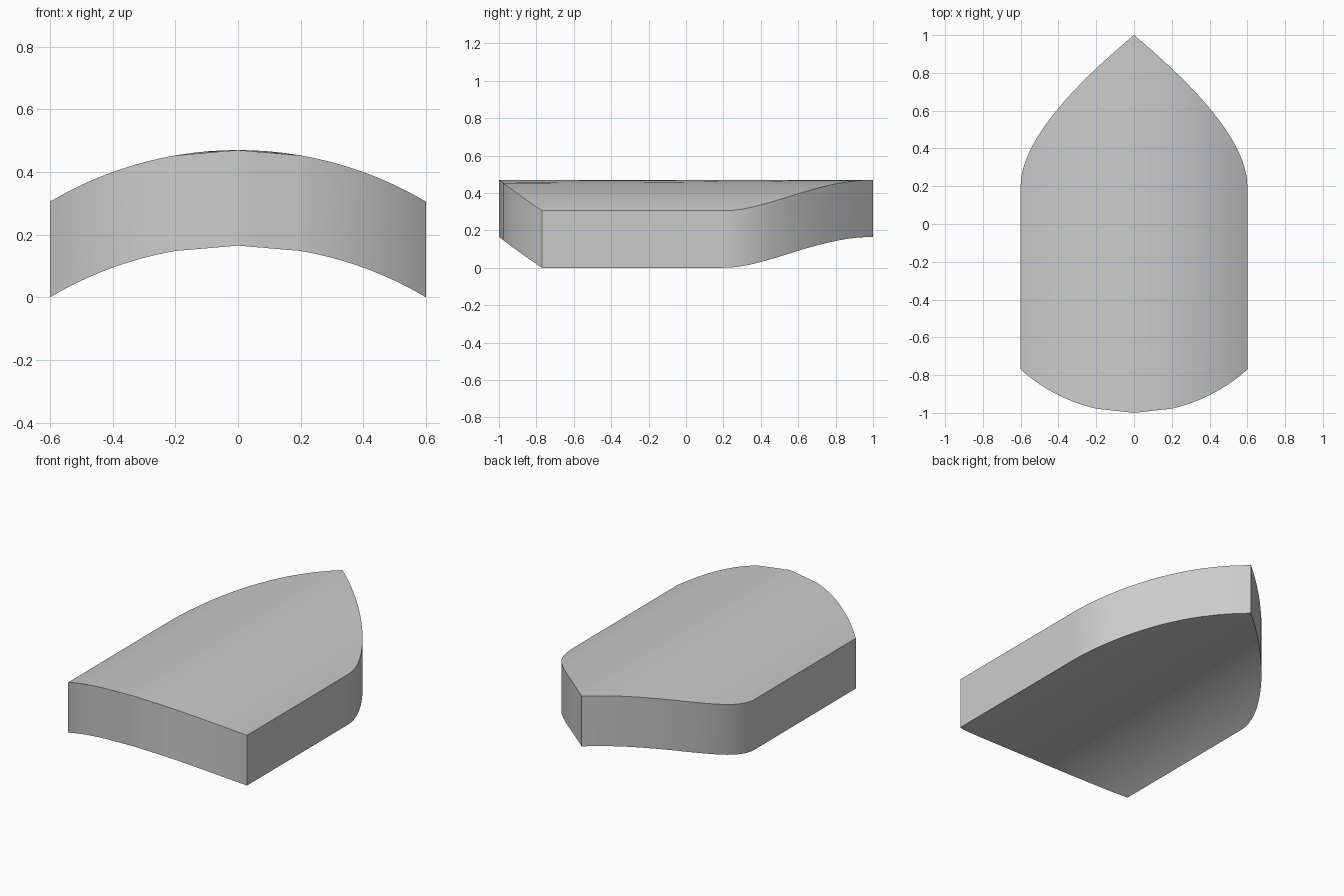
import bpy, bmesh, math

cube = bpy.data.objects.get("Cube")
if cube:
    bpy.data.objects.remove(cube, do_unlink=True)

HALF = 0.6          # half width
THICK = 0.305       # plate thickness
RISE = 0.165        # height of the arch
BULGE = 0.23        # depth of the rounded front
FLAT = 0.2          # straight facets either side of the centre line


def arc_drop(x, sagitta):
    """Fall of a circular arc away from its crown at x = 0."""
    r = (HALF ** 2 + sagitta ** 2) / (2 * sagitta)
    return r - math.sqrt(r * r - x * x)


def faceted_drop(x, sagitta):
    """Same arc, with a straight facet next to the centre line."""
    if abs(x) < FLAT:
        return arc_drop(FLAT, sagitta) * abs(x) / FLAT
    return arc_drop(x, sagitta)


# Columns across the width, following the curve of the pointed back
steps = 24
params = sorted([i / steps for i in range(steps + 1)] + [math.sqrt(1 - FLAT / HALF)])
columns = []
for t in params:
    x = HALF * (1 - t * t)
    y = 0.2 * (1 - t) ** 2 + 0.5 * 2 * t * (1 - t) + t * t
    columns.append((x, y))
columns = [(-x, y) for x, y in columns] + columns[-2::-1]

# Arched plate: every column has a front and a back point, below and above
bm = bmesh.new()
rings = []
for x, back_y in columns:
    front = (x, faceted_drop(x, BULGE) - 1, RISE - faceted_drop(x, RISE))
    back = (x, back_y, RISE - arc_drop(x, RISE))
    lower = [bm.verts.new(p) for p in (front, back)]
    upper = [bm.verts.new((p[0], p[1], p[2] + THICK)) for p in (back, front)]
    rings.append(lower + upper)
for a, b in zip(rings, rings[1:]):
    for i in range(4):
        j = (i + 1) % 4
        bm.faces.new((a[i], a[j], b[j], b[i]))
bm.faces.new(rings[0])
bm.faces.new(rings[-1])
bmesh.ops.recalc_face_normals(bm, faces=bm.faces)

mesh = bpy.data.meshes.new("arched_plate")
bm.to_mesh(mesh)
bm.free()
plate = bpy.data.objects.new("arched_plate", mesh)
bpy.context.collection.objects.link(plate)

# Plain grey material
grey = bpy.data.materials.new("plain_grey")
grey.use_nodes = True
colour = (0.6, 0.6, 0.6, 1)
grey.diffuse_color = colour
grey.node_tree.nodes["Principled BSDF"].inputs["Base Color"].default_value = colour
mesh.materials.append(grey)

# Smooth faces with crisp rims
bpy.ops.object.select_all(action="DESELECT")
plate.select_set(True)
bpy.context.view_layer.objects.active = plate
bpy.ops.object.shade_smooth_by_angle(angle=math.radians(30))
